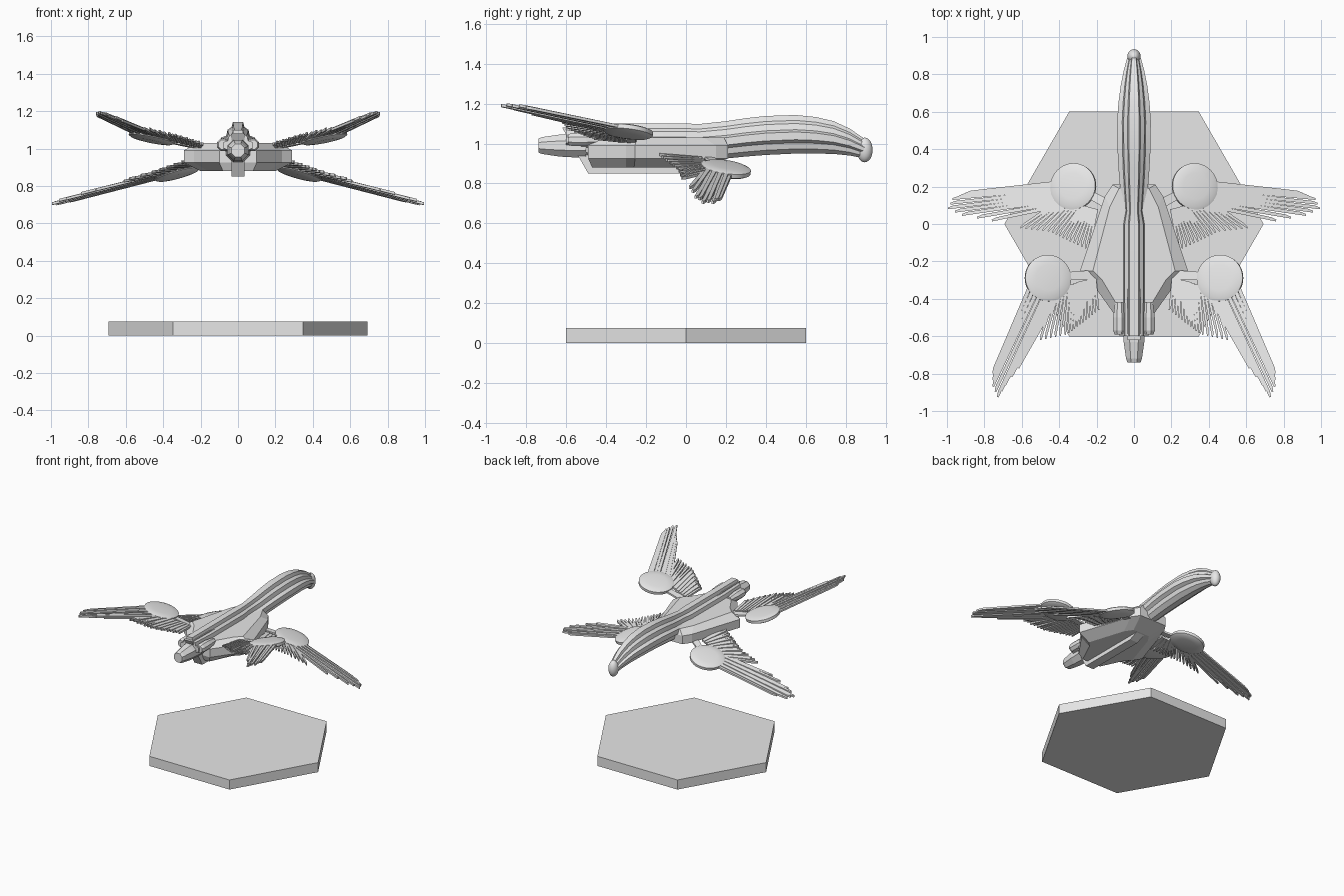
import bpy, bmesh, math
from mathutils import Vector

cube = bpy.data.objects.get("Cube")
if cube:
    bpy.data.objects.remove(cube)

grey = bpy.data.materials.new("light_grey")
grey.use_nodes = True
grey.diffuse_color = (0.8, 0.8, 0.8, 1)
grey.node_tree.nodes["Principled BSDF"].inputs["Base Color"].default_value = (0.8, 0.8, 0.8, 1)


def finish(name, bm, mirror=False, smooth=None):
    bmesh.ops.recalc_face_normals(bm, faces=bm.faces)
    mesh = bpy.data.meshes.new(name)
    bm.to_mesh(mesh)
    bm.free()
    mesh.materials.append(grey)
    obj = bpy.data.objects.new(name, mesh)
    bpy.context.collection.objects.link(obj)
    if mirror:
        obj.modifiers.new("mirror", "MIRROR")
    if smooth:
        bpy.ops.object.select_all(action="DESELECT")
        obj.select_set(True)
        bpy.context.view_layer.objects.active = obj
        bpy.ops.object.shade_smooth_by_angle(angle=math.radians(smooth))
    return obj


def loft(bm, rings):
    """Skin a list of equal-length point rings and cap both ends."""
    loops = [[bm.verts.new(p) for p in ring] for ring in rings]
    n = len(loops[0])
    for a, b in zip(loops, loops[1:]):
        for i in range(n):
            j = (i + 1) % n
            bm.faces.new((a[i], a[j], b[j], b[i]))
    bm.faces.new(loops[0])
    bm.faces.new(loops[-1])


def mirrored(half):
    return half + [(-x, v) for x, v in reversed(half)]


def circle(n, r, phase=0.0):
    return [(r * math.cos(phase + math.tau * i / n), r * math.sin(phase + math.tau * i / n))
            for i in range(n)]


def sample(points, t):
    """Point at fraction t along evenly weighted polyline points."""
    s = t * (len(points) - 1)
    i = min(int(s), len(points) - 2)
    return Vector(points[i]).lerp(Vector(points[i + 1]), s - i)


# Hexagonal base
bm = bmesh.new()
loft(bm, [[(x, y, z) for x, y in circle(6, 0.693)] for z in (0, 0.075)])
finish("base", bm)

# Faceted hull, stacked outlines
wide = [(0.1, -0.49), (0.235, -0.3), (0.29, -0.255), (0.155, 0.15), (0.115, 0.21)]
inner = [(0.08, -0.45), (0.17, -0.3), (0.22, -0.25), (0.13, 0.09), (0.08, 0.19)]
under = [(0.08, -0.47), (0.16, -0.3), (0.2, -0.26), (0.11, 0.02), (0.07, 0.08)]
bm = bmesh.new()
loft(bm, [[(x, y, z) for x, y in mirrored(outline)]
          for outline, z in ((under, 0.88), (wide, 0.925), (wide, 0.99), (inner, 1.03))])
finish("hull", bm)

# Keel with a raked front
side = [(-0.62, 1.08), (-0.49, 0.85), (0.0, 0.85), (0.16, 0.92), (0.16, 1.0), (-0.4, 1.08)]
bm = bmesh.new()
loft(bm, [[(x, y, z) for y, z in side] for x in (-0.035, 0.035)])
finish("keel", bm)

# Ribbed spine and long arched tail: y, half width, top, bottom
stations = [(-0.6, 0.078, 1.1, 0.95), (-0.4, 0.08, 1.1, 0.92), (0.0, 0.08, 1.1, 0.92),
            (0.07, 0.062, 1.098, 0.92), (0.2, 0.075, 1.112, 0.925), (0.3, 0.083, 1.127, 0.935),
            (0.4, 0.088, 1.138, 0.943), (0.55, 0.09, 1.143, 0.95), (0.65, 0.083, 1.133, 0.95),
            (0.74, 0.071, 1.112, 0.948), (0.82, 0.055, 1.075, 0.94), (0.9, 0.033, 1.02, 0.925)]
ribs = mirrored([(0.3, 1.0), (0.38, 0.86), (0.62, 0.78), (0.7, 0.62), (1.0, 0.56),
                 (1.0, 0.36), (0.72, 0.28), (0.62, 0.12), (0.25, 0.0)])
bm = bmesh.new()
loft(bm, [[(u * w, y, low + v * (top - low)) for u, v in ribs] for y, w, top, low in stations])
finish("spine_and_tail", bm, smooth=25)

bm = bmesh.new()
bmesh.ops.create_uvsphere(bm, u_segments=20, v_segments=12, radius=1)
bmesh.ops.scale(bm, vec=(0.036, 0.04, 0.062), verts=bm.verts)
bmesh.ops.translate(bm, vec=(0, 0.895, 0.968), verts=bm.verts)
finish("tail_cap", bm, smooth=60)

# Tapered nose
bm = bmesh.new()
loft(bm, [[(x, y, 0.99 + z) for x, z in circle(8, r, math.pi / 8)]
          for y, r in ((-0.5, 0.068), (-0.63, 0.06), (-0.72, 0.046), (-0.74, 0.038))])
finish("nose", bm)

# Side pods beside the nose
bm = bmesh.new()
loft(bm, [[(0.078 + x, y, 1.02 + z) for x, z in circle(8, r, math.pi / 8)]
          for y, r in ((-0.59, 0.028), (-0.57, 0.036), (-0.5, 0.036), (-0.42, 0.025))])
finish("nose_pods", bm, mirror=True)


def feather(bm, a, b, plane, width, lift=0.0):
    """Slim bar with a slanted tip, lying on the wing plane."""
    a, b = Vector(a), Vector(b)
    d = (b - a).normalized()
    s = Vector((-d.y, d.x)) * width / 2
    outline = [a - s, a + s, b + s - d * 0.03, b + s * 0.3, b - s * 0.6]
    loft(bm, [[(p.x, p.y, plane(p) + lift + h) for p in outline] for h in (-0.007, 0.007)])


def wing(name, centre, height, gx, gy, arm, short_root, short_tip, long_root, long_tip):
    def plane(p):
        return height + gx * (p[0] - centre[0]) + gy * (p[1] - centre[1])

    # Short comb feathers, alternating slightly in height
    bm = bmesh.new()
    count = 17
    for i in range(count):
        t = i / (count - 1)
        feather(bm, sample(short_root, t), sample(short_tip, t), plane, 0.016, 0.004 * (i % 2))
    feather(bm, arm, centre, plane, 0.05, -0.003)
    finish(name + "_short_feathers", bm, mirror=True)

    # Long flight feathers
    bm = bmesh.new()
    count = 9
    for i in range(count):
        t = i / (count - 1)
        feather(bm, sample(long_root, t), sample(long_tip, t), plane, 0.021, 0.005 * (i % 2))
    finish(name + "_long_feathers", bm, mirror=True)

    # Tilted lens-shaped disc
    normal = Vector((-gx, -gy, 1)).normalized()
    turn = Vector((0, 0, 1)).rotation_difference(normal)
    middle = Vector((*centre, height))
    bm = bmesh.new()
    loft(bm, [[middle + turn @ Vector((x, y, z)) for x, y in circle(40, r)]
              for r, z in ((0.07, -0.023), (0.11, -0.018), (0.125, -0.01),
                           (0.125, 0.011), (0.11, 0.017), (0.07, 0.022))])
    finish(name + "_disc", bm, mirror=True, smooth=30)


wing("front_wings", (0.46, -0.29), 1.06, 0.2, -0.12, (0.2, -0.27),
     [(0.21, -0.29), (0.3, -0.31), (0.42, -0.36)],
     [(0.19, -0.46), (0.28, -0.53), (0.36, -0.59), (0.5, -0.62)],
     [(0.55, -0.32), (0.47, -0.36), (0.39, -0.36)],
     [(0.755, -0.8), (0.755, -0.87), (0.73, -0.925), (0.69, -0.86), (0.62, -0.77)])

wing("rear_wings", (0.325, 0.2), 0.872, -0.275, -0.15, (0.13, 0.1),
     [(0.2, 0.08), (0.28, 0.1), (0.42, 0.11)],
     [(0.24, -0.14), (0.35, -0.09), (0.45, -0.04), (0.61, -0.02)],
     [(0.41, 0.22), (0.41, 0.16), (0.39, 0.1)],
     [(0.9, 0.165), (0.97, 0.135), (0.995, 0.085), (0.92, 0.05), (0.76, 0.02)])
